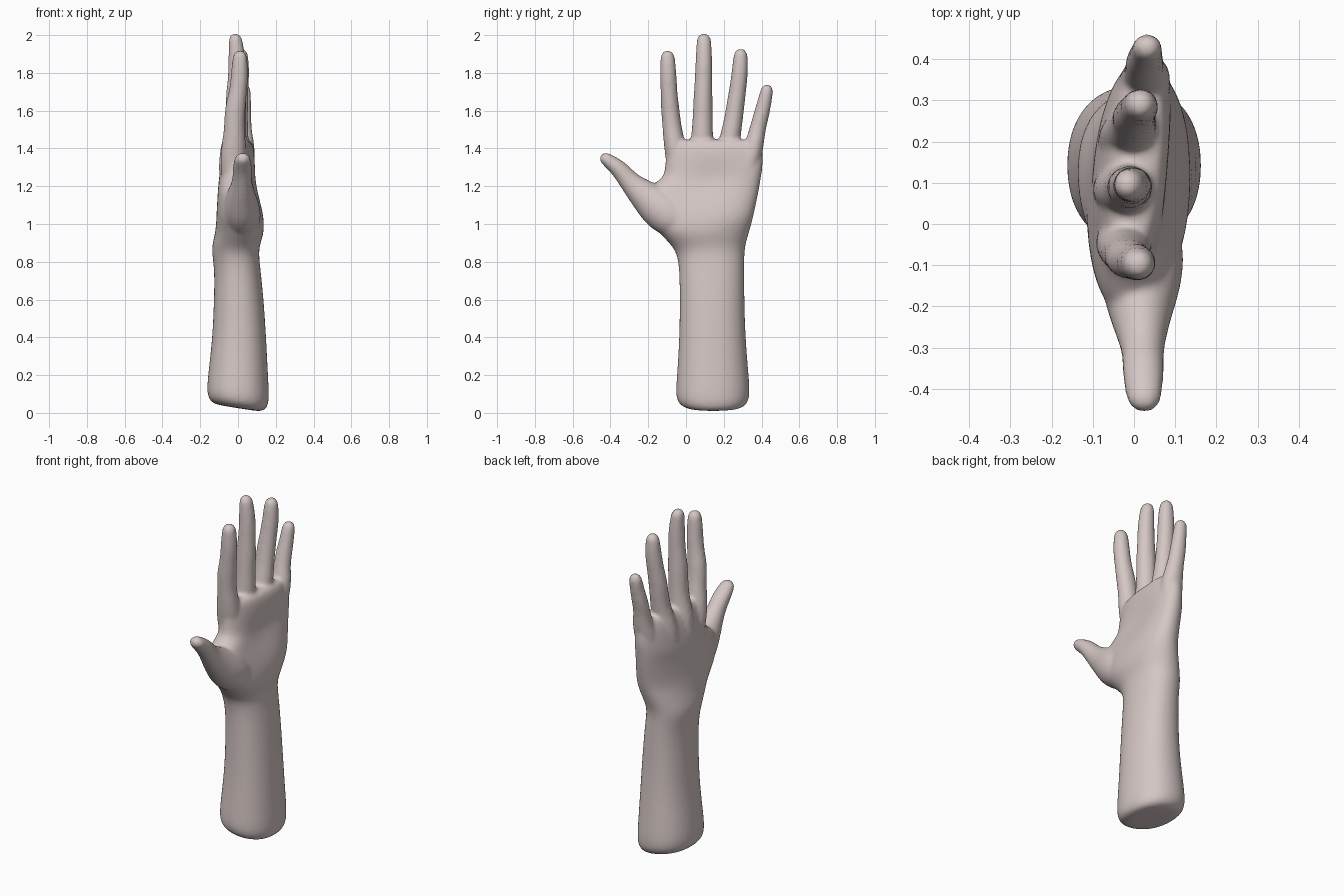
import bpy, bmesh, math
from mathutils import Vector

SEG = 24
bm = bmesh.new()


def skin(rings):
    """Join rings of points into one closed shell."""
    loops = [[bm.verts.new(p) for p in ring] for ring in rings]
    for a, b in zip(loops, loops[1:]):
        for i in range(SEG):
            j = (i + 1) % SEG
            bm.faces.new((a[i], a[j], b[j], b[i]))
    bm.faces.new(loops[0][::-1])
    bm.faces.new(loops[-1])


def power(v, n):
    return math.copysign(abs(v) ** (2 / n), v)


def body_ring(z, y0, y1, x0, x1, dish):
    """Rounded cross-section, with an optional hollow on the palm side."""
    lean = 0.02 if z > 1.0 else 0.0
    ring = []
    for i in range(SEG):
        a = 2 * math.pi * i / SEG
        c, t = power(math.cos(a), 2.2), power(math.sin(a), 2.2)
        if c > 0:
            c *= 1 - dish * (1 - t * t) ** 1.5
        x = (x0 + x1) / 2 + c * (x1 - x0) / 2 + lean * t
        y = (y0 + y1) / 2 + t * (y1 - y0) / 2
        slant = (0.025 - 0.16 * x) * max(0, 1 - z / 0.4)
        ring.append((x, y, z + slant))
    return ring


def digit(points):
    """Tube along (x, y, z, x radius, side radius) points with a round tip."""
    path = [(Vector(p[:3]), p[3] + 0.004, p[4] + 0.004) for p in points]
    rings = []

    def add(c, d, rx, rs):
        side = Vector((0, d.z, -d.y)).normalized()
        rings.append([c + Vector((math.cos(a) * rx, 0, 0)) + side * math.sin(a) * rs
                      for a in (2 * math.pi * i / SEG for i in range(SEG))])

    for i, (c, rx, rs) in enumerate(path):
        d = path[min(i + 1, len(path) - 1)][0] - path[max(i - 1, 0)][0]
        add(c, d, rx, rs)
    d.normalize()
    for deg in (30, 55, 78):
        k = math.cos(math.radians(deg))
        add(c + d * (rs + 0.006) * math.sin(math.radians(deg)), d, rx * k, rs * k)
    skin(rings)


# forearm with a slanted, rounded cut end
forearm = [
    (0.000, 0.05, 0.24, -0.08, 0.08, 0),
    (0.003, -0.01, 0.30, -0.135, 0.135, 0),
    (0.035, -0.048, 0.332, -0.160, 0.160, 0),
    (0.09, -0.056, 0.340, -0.166, 0.166, 0),
    (0.20, -0.048, 0.332, -0.157, 0.160, 0),
    (0.40, -0.036, 0.316, -0.136, 0.150, 0),
    (0.60, -0.034, 0.310, -0.128, 0.137, 0),
    (0.76, -0.036, 0.310, -0.125, 0.120, 0),
    (0.85, -0.050, 0.310, -0.140, 0.110, 0),
]
# palm, with the thumb web along its -y edge
palm = [
    (0.90, -0.090, 0.318, -0.136, 0.120, 0),
    (0.96, -0.150, 0.337, -0.120, 0.140, 0),
    (1.03, -0.200, 0.357, -0.114, 0.142, 0.05),
    (1.10, -0.228, 0.372, -0.110, 0.136, 0.15),
    (1.17, -0.225, 0.387, -0.106, 0.126, 0.28),
    (1.215, -0.170, 0.394, -0.102, 0.118, 0.32),
    (1.25, -0.120, 0.400, -0.098, 0.112, 0.32),
    (1.30, -0.112, 0.408, -0.090, 0.105, 0.25),
    (1.36, -0.110, 0.410, -0.078, 0.092, 0.10),
    (1.42, -0.102, 0.402, -0.060, 0.078, 0),
    (1.45, -0.085, 0.380, -0.035, 0.055, 0),
]
skin([body_ring(*r) for r in forearm + palm])

# fingers, each rooted inside the palm and thicker at the joints
index = [(-0.020, -0.02, 1.15, 0.060, 0.050), (-0.028, -0.05, 1.35, 0.066, 0.055),
         (-0.020, -0.065, 1.45, 0.058, 0.052), (-0.020, -0.075, 1.52, 0.049, 0.046),
         (-0.015, -0.085, 1.62, 0.052, 0.045), (0.000, -0.090, 1.70, 0.043, 0.040),
         (0.008, -0.094, 1.78, 0.043, 0.041), (0.010, -0.097, 1.875, 0.036, 0.036)]
middle = [(-0.035, 0.08, 1.15, 0.060, 0.045), (-0.032, 0.085, 1.36, 0.070, 0.058),
          (-0.015, 0.085, 1.46, 0.058, 0.055), (-0.012, 0.088, 1.55, 0.050, 0.049),
          (-0.010, 0.090, 1.67, 0.053, 0.047), (-0.006, 0.093, 1.77, 0.043, 0.042),
          (-0.004, 0.095, 1.86, 0.043, 0.041), (-0.012, 0.095, 1.965, 0.034, 0.036)]
ring = [(-0.025, 0.17, 1.15, 0.060, 0.045), (-0.020, 0.215, 1.35, 0.068, 0.055),
        (-0.002, 0.232, 1.45, 0.056, 0.052), (0.000, 0.250, 1.54, 0.048, 0.046),
        (0.000, 0.262, 1.63, 0.050, 0.044), (0.008, 0.275, 1.72, 0.043, 0.041),
        (0.015, 0.285, 1.80, 0.043, 0.040), (0.016, 0.289, 1.885, 0.035, 0.035)]
little = [(0.010, 0.27, 1.12, 0.055, 0.045), (0.022, 0.335, 1.32, 0.064, 0.055),
          (0.032, 0.362, 1.42, 0.054, 0.047), (0.025, 0.378, 1.50, 0.042, 0.039),
          (0.025, 0.397, 1.57, 0.042, 0.038), (0.030, 0.412, 1.63, 0.036, 0.035),
          (0.032, 0.427, 1.70, 0.033, 0.031)]
# thumb, growing out of the fleshy base of the palm
thumb = [(0.020, 0.00, 0.98, 0.100, 0.095), (0.018, -0.125, 1.075, 0.100, 0.116),
         (0.015, -0.200, 1.135, 0.078, 0.088), (0.018, -0.265, 1.190, 0.058, 0.064),
         (0.022, -0.310, 1.237, 0.046, 0.049), (0.022, -0.355, 1.295, 0.048, 0.043),
         (0.024, -0.417, 1.340, 0.040, 0.032)]
for points in (index, middle, ring, little, thumb):
    digit(points)

bmesh.ops.recalc_face_normals(bm, faces=bm.faces)
for f in bm.faces:
    f.smooth = True
mesh = bpy.data.meshes.new("hand_and_forearm")
bm.to_mesh(mesh)
bm.free()
hand = bpy.data.objects.new("hand_and_forearm", mesh)
bpy.context.collection.objects.link(hand)

skin_tone = bpy.data.materials.new("pale skin")
skin_tone.diffuse_color = (0.66, 0.57, 0.555, 1)
mesh.materials.append(skin_tone)

# round the parts, fuse them into one skin and soften the creases
sub = hand.modifiers.new("round", 'SUBSURF')
sub.levels = sub.render_levels = 2
fuse = hand.modifiers.new("fuse", 'REMESH')
fuse.mode = 'VOXEL'
fuse.voxel_size = 0.01
fuse.use_smooth_shade = True
soften = hand.modifiers.new("soften", 'SMOOTH')
soften.factor = 0.5
soften.iterations = 7
